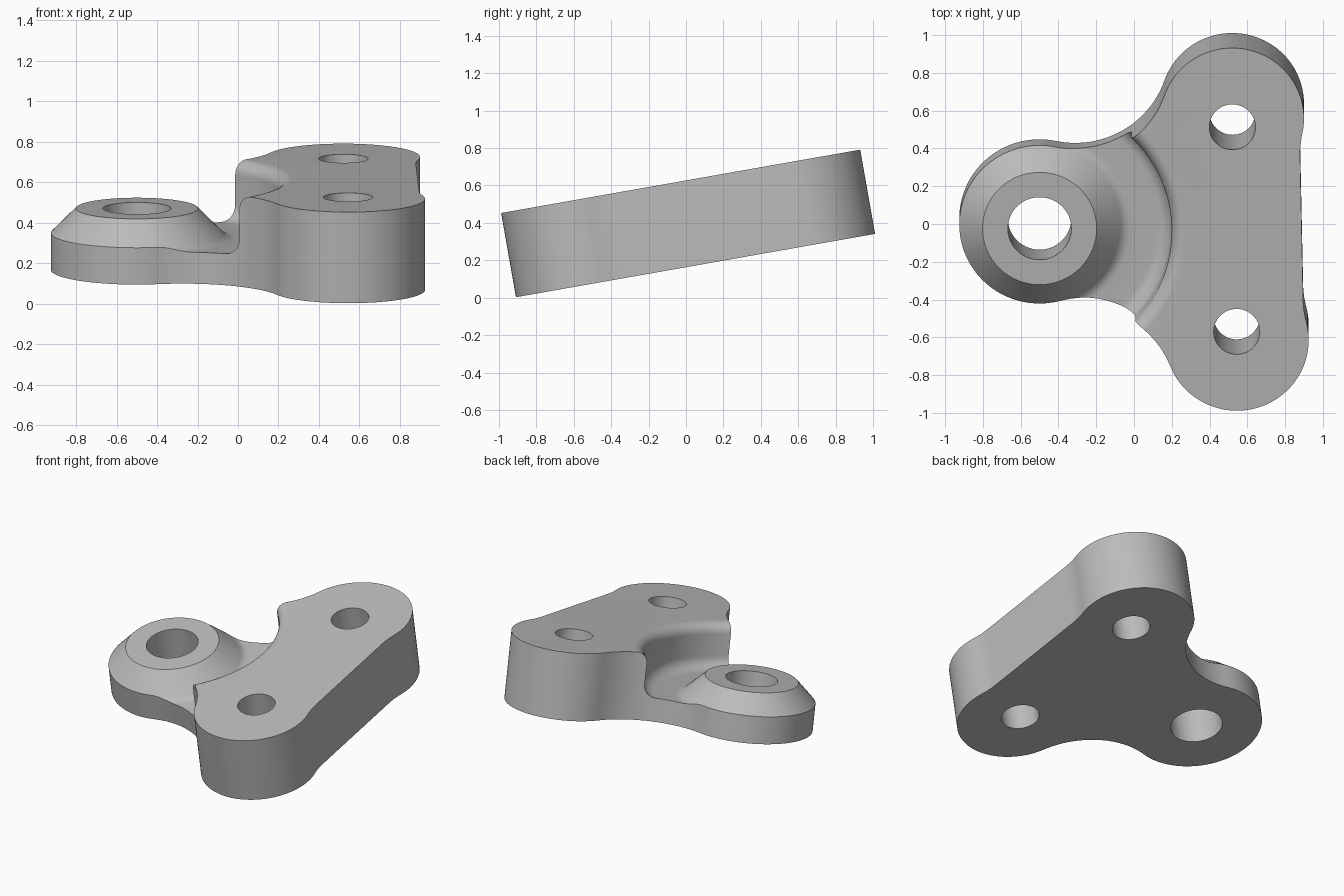
import bpy, bmesh, math
from mathutils import Matrix, Vector

if "Cube" in bpy.data.objects:
    bpy.data.objects.remove(bpy.data.objects["Cube"])

grey = bpy.data.materials.new("light grey metal")
grey.diffuse_color = (0.5, 0.5, 0.5, 1)
grey.use_nodes = True
grey.node_tree.nodes["Principled BSDF"].inputs["Base Color"].default_value = grey.diffuse_color

H = 0.457                       # plate thickness
BOSS, BR = Vector((-0.5, 0.0)), 0.425
LOBE, LR = Vector((0.5325, 0.595)), 0.38
HOLE_V, FR = 0.55, 0.5          # bolt hole offset, blend radius


def arc(c, r, a0, a1, n):
    """Points on an arc, angles in radians."""
    return [Vector((c[0] + r * math.cos(a0 + (a1 - a0) * i / n),
                    c[1] + r * math.sin(a0 + (a1 - a0) * i / n))) for i in range(n + 1)]


def angle(a, b):
    return math.atan2(b[1] - a[1], b[0] - a[0])


def make_object(name, bm):
    bmesh.ops.recalc_face_normals(bm, faces=bm.faces)
    me = bpy.data.meshes.new(name)
    bm.to_mesh(me)
    bm.free()
    me.materials.append(grey)
    ob = bpy.data.objects.new(name, me)
    bpy.context.collection.objects.link(ob)
    return ob


def prism(name, pts, z0, z1):
    bm = bmesh.new()
    face = bm.faces.new([bm.verts.new((p[0], p[1], z0)) for p in pts])
    ext = bmesh.ops.extrude_face_region(bm, geom=[face])
    bmesh.ops.translate(bm, vec=(0, 0, z1 - z0),
                        verts=[g for g in ext["geom"] if isinstance(g, bmesh.types.BMVert)])
    return make_object(name, bm)


# Outline: upper half, from the straight right side round to the boss lobe
depth = 0.355                   # straight side distance from lobe centre
dv = math.sqrt((LR + FR) ** 2 - (depth + FR) ** 2)
side = Vector((LOBE.x + depth + FR, LOBE.y - dv))
d = (LOBE - BOSS).length        # blend circle touching both lobes
ra, rb = BR + FR, LR + FR
t = (d * d + ra * ra - rb * rb) / (2 * d)
e = (LOBE - BOSS).normalized()
waist = BOSS + e * t + Vector((-e.y, e.x)) * math.sqrt(ra * ra - t * t)

half = arc(side, FR, math.pi, angle(side, LOBE), 8)
half += arc(LOBE, LR, angle(LOBE, side), angle(LOBE, waist), 48)[1:]
half += arc(waist, FR, angle(waist, LOBE) + 2 * math.pi, angle(waist, BOSS) + 2 * math.pi, 24)[1:] \
    if angle(waist, LOBE) < angle(waist, BOSS) - math.pi else \
    arc(waist, FR, angle(waist, LOBE), angle(waist, BOSS), 24)[1:]
half += arc(BOSS, BR, angle(BOSS, waist), math.pi, 32)[1:]
outline = half + [Vector((p.x, -p.y)) for p in reversed(half[:-1])]
bracket = prism("bracket", outline, 0, H)

# Lathe cutter: boss top, cone, floor, rounded pocket wall
FLOOR, WALL, R1, R2, R3 = 0.158, 0.70, 0.08, 0.08, 0.07
foot = 0.302 + 0.308 - FLOOR
tan = R1 * math.tan(math.pi / 8)
prof = [Vector((0, 0.308)), Vector((0.302, 0.308))]
prof += arc((foot + tan, FLOOR + R1), R1, math.radians(225), math.radians(270), 6)
prof += arc((WALL - R2, FLOOR + R2), R2, -math.pi / 2, 0, 10)
prof += arc((WALL + R3, H - R3), R3, math.pi, math.pi / 2, 10)
prof += [Vector((WALL + R3, 0.7)), Vector((0, 0.7))]
bm = bmesh.new()
vs = [bm.verts.new((p[0], 0, p[1])) for p in prof]
es = [bm.edges.new(pair) for pair in zip(vs, vs[1:])]
bmesh.ops.spin(bm, geom=vs + es, cent=(0, 0, 0), axis=(0, 0, 1),
               angle=2 * math.pi, steps=96)
bmesh.ops.remove_doubles(bm, verts=bm.verts, dist=1e-5)
bmesh.ops.translate(bm, vec=(BOSS.x, BOSS.y, 0), verts=bm.verts)
cutters = [make_object("pocket_cutter", bm)]

# Through holes
for c, r in ((BOSS, 0.168), ((LOBE.x, HOLE_V), 0.122), ((LOBE.x, -HOLE_V), 0.122)):
    cutters.append(prism("hole_cutter", arc(c, r, 0, 2 * math.pi, 64)[:-1], -0.2, 0.8))

bpy.context.view_layer.objects.active = bracket
for c in cutters:
    c.hide_render = True
    m = bracket.modifiers.new("cut", "BOOLEAN")
    m.operation, m.solver, m.object = "DIFFERENCE", "EXACT", c
    bpy.ops.object.modifier_apply(modifier=m.name)
for c in cutters:
    bpy.data.objects.remove(c)

# Tilted pose
bracket.data.transform(Matrix.Translation((0, 0.04, 0.17))
                       @ Matrix.Rotation(math.radians(10), 4, "X")
                       @ Matrix.Rotation(math.radians(1.2), 4, "Z"))
bpy.ops.object.select_all(action="DESELECT")
bracket.select_set(True)
bpy.ops.object.shade_smooth_by_angle(angle=math.radians(30))
